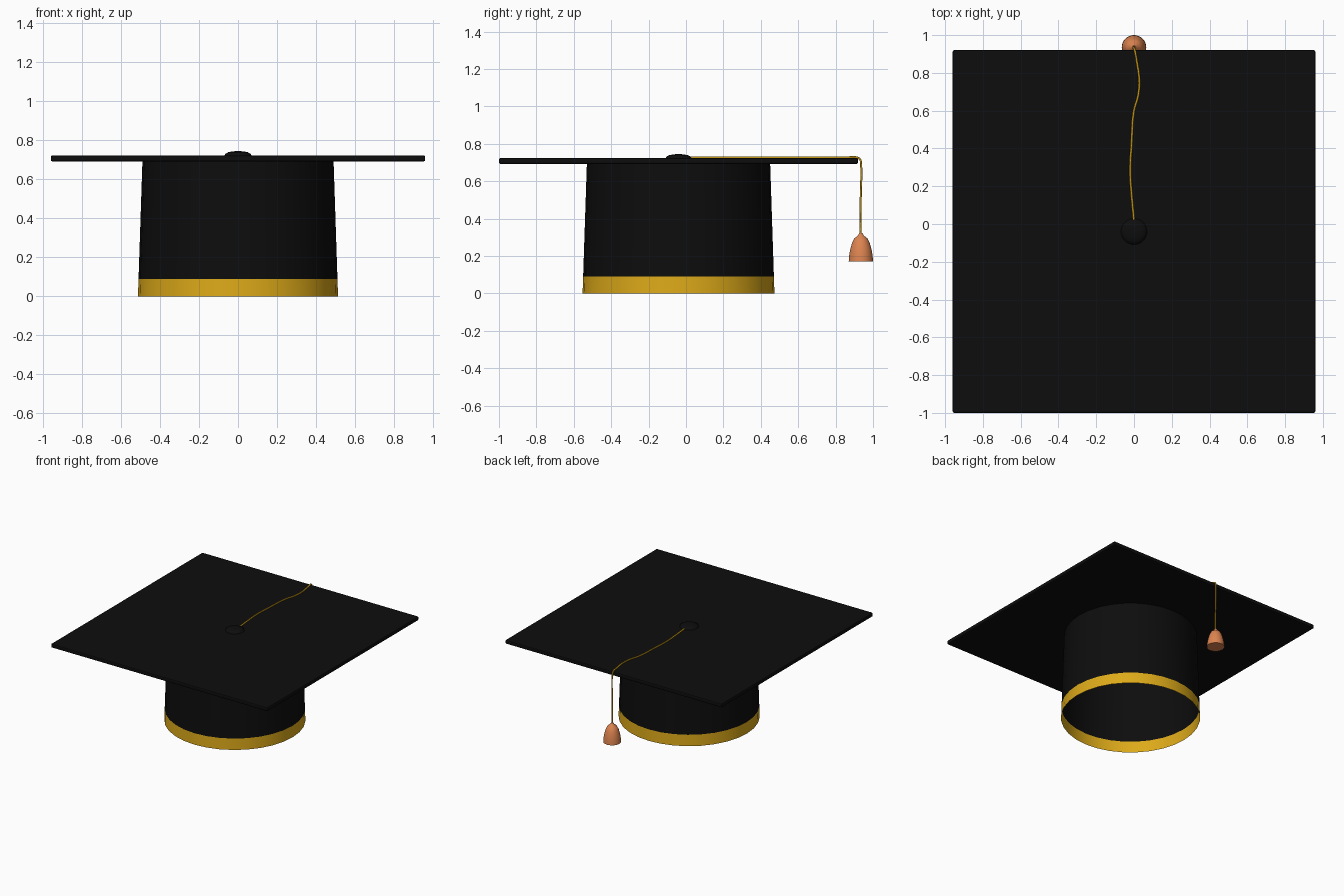
import bpy, bmesh, math

if "Cube" in bpy.data.objects:
    bpy.data.objects.remove(bpy.data.objects["Cube"])

CY = -0.04  # cap centre in y


def material(name, color):
    m = bpy.data.materials.new(name)
    m.diffuse_color = (*color, 1)
    m.use_nodes = True
    m.node_tree.nodes["Principled BSDF"].inputs["Base Color"].default_value = m.diffuse_color
    return m


black = material("black_cloth", (0.004, 0.004, 0.004))
gold = material("gold", (0.72, 0.40, 0.01))
copper = material("copper", (0.72, 0.23, 0.08))


def lathe(name, profile, y, mat, sides=32, smooth=True):
    """Revolve (radius, z) points; a zero radius closes the end."""
    bm = bmesh.new()
    rings = []
    for r, z in profile:
        n = sides if r > 0 else 1
        rings.append([bm.verts.new((r * math.cos(math.tau * i / sides),
                                    r * math.sin(math.tau * i / sides), z)) for i in range(n)])
    for a, b in zip(rings, rings[1:]):
        for i in range(sides):
            j = (i + 1) % sides
            quad = [a[i % len(a)], a[j % len(a)], b[j % len(b)], b[i % len(b)]]
            bm.faces.new(list(dict.fromkeys(quad)))
    me = bpy.data.meshes.new(name)
    bm.to_mesh(me)
    bm.free()
    ob = bpy.data.objects.new(name, me)
    ob.location.y = y
    bpy.context.collection.objects.link(ob)
    me.materials.append(mat)
    if smooth:
        bpy.ops.object.select_all(action='DESELECT')
        ob.select_set(True)
        bpy.context.view_layer.objects.active = ob
        bpy.ops.object.shade_smooth_by_angle(angle=math.radians(40))
    return ob


# Square board with softened edges
bpy.ops.mesh.primitive_cube_add(size=1, location=(0, CY, 0.7075))
board = bpy.context.object
board.name = "board"
board.scale = (1.92, 1.92, 0.031)
bpy.ops.object.transform_apply(location=False, rotation=False, scale=True)
bevel = board.modifiers.new("soft_edges", 'BEVEL')
bevel.width = 0.008
bevel.segments = 2
board.data.materials.append(black)

# Open tapered skull cap and its gold band
lathe("skull_cap", [(0.51, 0.09), (0.49, 0.695)], CY, black)
lathe("gold_band", [(0.513, 0), (0.51, 0.09)], CY, gold)

# Domed button on top
lathe("button", [(0.07, 0.72), (0.066, 0.73), (0.05, 0.739), (0.027, 0.7435), (0, 0.745)], CY, black)

# Wavy cord across the board, falling over the back edge
points = [(0, 0.02, 0.727), (-0.013, 0.16, 0.727), (-0.02, 0.28, 0.727),
          (-0.013, 0.42, 0.727), (0, 0.6, 0.727), (0.022, 0.68, 0.727),
          (0.028, 0.76, 0.727), (0.015, 0.86, 0.727), (0.005, 0.915, 0.726),
          (0, 0.931, 0.715), (0, 0.936, 0.69), (0, 0.934, 0.5), (0, 0.932, 0.31)]
curve = bpy.data.curves.new("cord", 'CURVE')
curve.dimensions = '3D'
curve.bevel_depth = 0.0055
curve.bevel_resolution = 2
curve.resolution_u = 6
curve.use_fill_caps = True
spline = curve.splines.new('BEZIER')
spline.bezier_points.add(len(points) - 1)
for bp, co in zip(spline.bezier_points, points):
    bp.co = co
    bp.handle_left_type = bp.handle_right_type = 'AUTO'
cord = bpy.data.objects.new("cord", curve)
bpy.context.collection.objects.link(cord)
curve.materials.append(gold)

# Bell-shaped tassel
lathe("tassel", [(0, 0.17), (0.065, 0.17), (0.063, 0.2), (0.057, 0.235), (0.047, 0.27),
                 (0.034, 0.295), (0.016, 0.309), (0.009, 0.322), (0, 0.324)], 0.935, copper)
